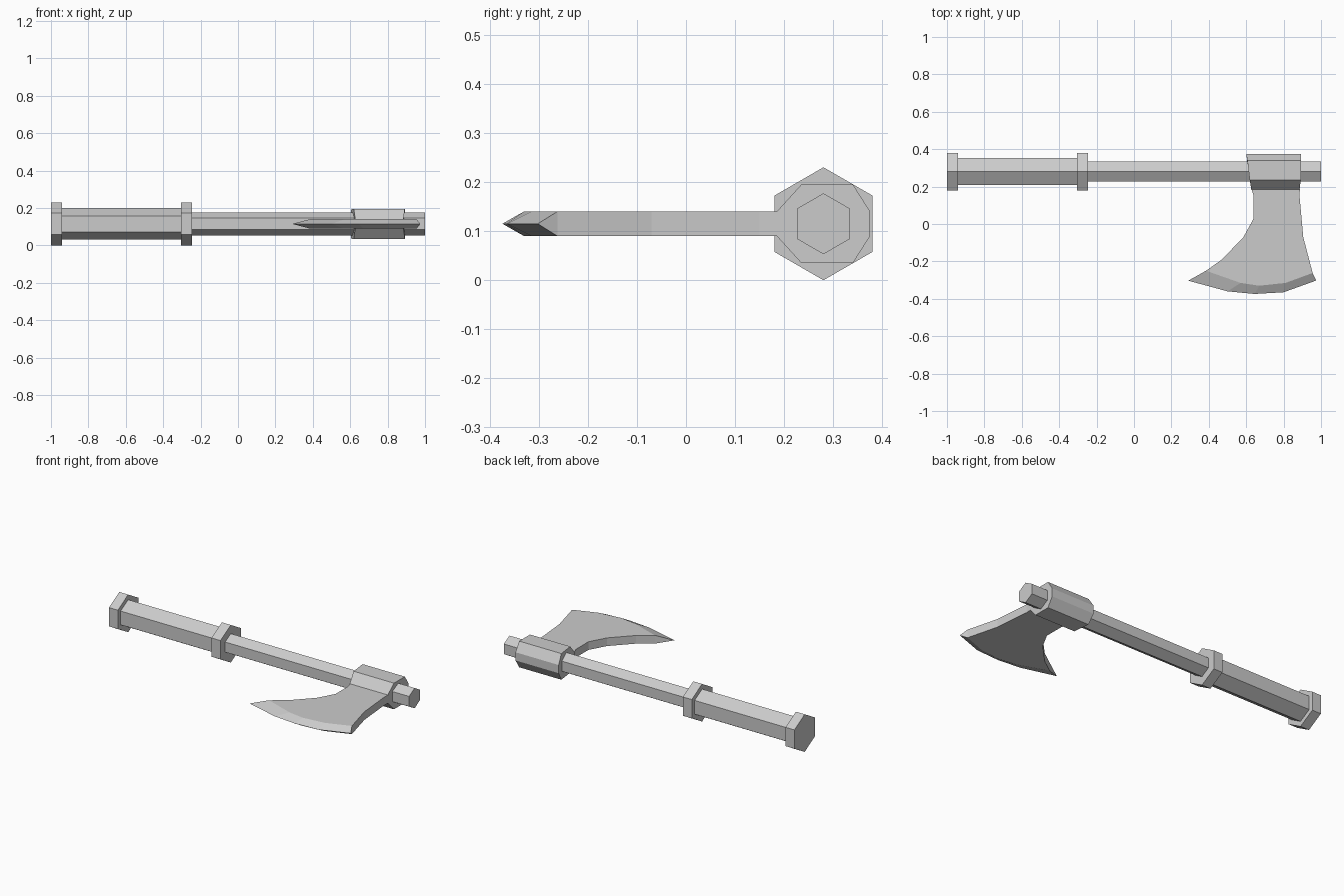
import bpy, bmesh
from math import pi, cos, sin

if "Cube" in bpy.data.objects:
    bpy.data.objects.remove(bpy.data.objects["Cube"])

AXIS_Y, AXIS_Z = 0.28, 0.115


def finish(name, bm):
    bmesh.ops.recalc_face_normals(bm, faces=bm.faces)
    mesh = bpy.data.meshes.new(name)
    bm.to_mesh(mesh)
    bm.free()
    bpy.context.collection.objects.link(bpy.data.objects.new(name, mesh))


def bridge(bm, a, b):
    for i in range(len(a)):
        j = (i + 1) % len(a)
        bm.faces.new((a[i], a[j], b[j], b[i]))


def hex_bar(name, x0, x1, r):
    bm = bmesh.new()
    rings = [[bm.verts.new((x, AXIS_Y + r * sin(i * pi / 3), AXIS_Z + r * cos(i * pi / 3)))
              for i in range(6)] for x in (x0, x1)]
    bridge(bm, *rings)
    for ring in rings:
        bm.faces.new(ring)
    finish(name, bm)


# Handle: hexagonal shaft, thicker grip and two end rings
hex_bar("shaft", -0.26, 1.0, 0.062)
hex_bar("grip", -0.95, -0.29, 0.084)
hex_bar("pommel", -1.0, -0.94, 0.115)
hex_bar("grip_ring", -0.305, -0.245, 0.115)

# Octagonal collar, slightly longer towards the back: (y, z offset, left x)
half = [(0.375, 0.025, 0.60), (0.34, 0.08, 0.606), (0.235, 0.08, 0.619), (0.185, 0.025, 0.627)]
section = half + [(y, -dz, x) for y, dz, x in reversed(half)]
bm = bmesh.new()
left = [bm.verts.new((x, y, AXIS_Z + dz)) for y, dz, x in section]
right = [bm.verts.new((0.892 if y > 0.2 else 0.885, y, AXIS_Z + dz)) for y, dz, x in section]
bridge(bm, left, right)
bm.faces.new(left)
bm.faces.new(right)
finish("collar", bm)

# Blade: flat cheeks with a bevel running to a sharp edge in the middle plane
left_side = [(0.627, 0.19), (0.64, 0.15), (0.64, 0.03), (0.585, -0.07), (0.47, -0.19)]
bevel = [(0.385, -0.25), (0.57, -0.315), (0.67, -0.33), (0.81, -0.315), (0.955, -0.262)]
right_side = [(0.905, -0.07), (0.885, 0.15), (0.887, 0.19)]
sharp = [(0.29, -0.303), (0.50, -0.36), (0.645, -0.374), (0.80, -0.365), (0.975, -0.302)]
outline = left_side + bevel + right_side
first, last = len(left_side), len(left_side) + len(bevel) - 1
bm = bmesh.new()
top, bottom = [[bm.verts.new((x, y, AXIS_Z + dz)) for x, y in outline] for dz in (0.025, -0.025)]
edge = [bm.verts.new((x, y, AXIS_Z)) for x, y in sharp]
for cheek in (top, bottom):
    bm.faces.new(cheek)
    for i in range(len(edge) - 1):
        k = first + i
        bm.faces.new((cheek[k], cheek[k + 1], edge[i + 1], edge[i]))
for i in range(len(outline)):
    if not first <= i < last:
        j = (i + 1) % len(outline)
        bm.faces.new((top[i], top[j], bottom[j], bottom[i]))
bm.faces.new((top[first], bottom[first], edge[0]))
bm.faces.new((top[last], bottom[last], edge[-1]))
finish("blade", bm)
